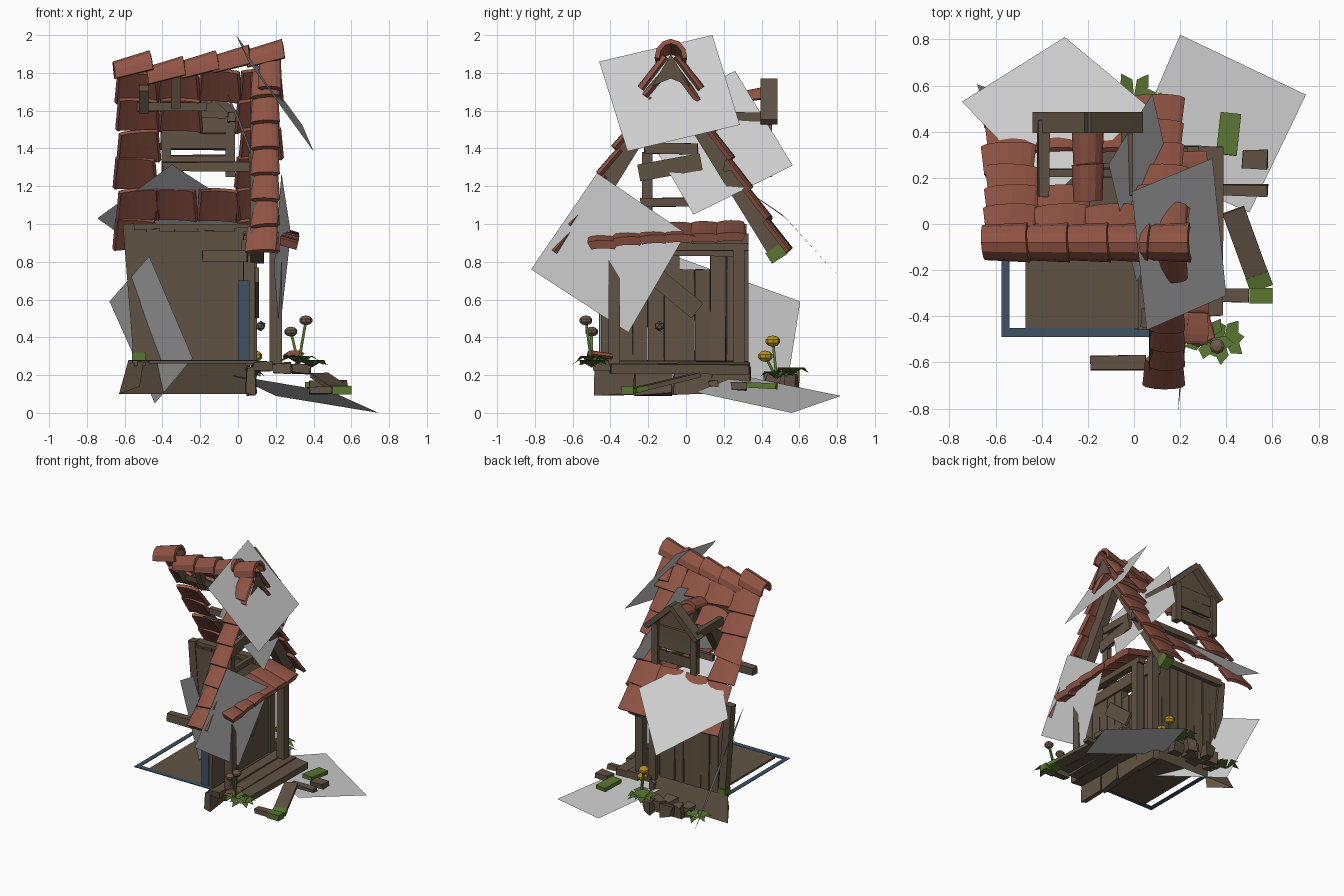
import bpy, bmesh, math, random
from mathutils import Vector, Matrix

random.seed(4)
cube = bpy.data.objects.get("Cube")
if cube:
    bpy.data.objects.remove(cube, do_unlink=True)


def material(name, r, g, b):
    m = bpy.data.materials.new(name)
    m.diffuse_color = (r, g, b, 1)
    m.use_nodes = True
    m.node_tree.nodes["Principled BSDF"].inputs["Base Color"].default_value = (r, g, b, 1)
    return m


WOOD = material("brown wood", .118, .086, .056)
CLAY = material("red clay", .28, .089, .058)
GREY = material("pale grey", .62, .62, .62)
BLUE = material("slate blue", .05, .085, .13)
MOSS = material("moss green", .1, .18, .03)
GOLD = material("flower yellow", .5, .3, .01)
SEED = material("dry seed head", .16, .105, .07)


def finish(name, bm, mat):
    bmesh.ops.recalc_face_normals(bm, faces=bm.faces)
    mesh = bpy.data.meshes.new(name)
    bm.to_mesh(mesh)
    bm.free()
    mesh.materials.append(mat)
    ob = bpy.data.objects.new(name, mesh)
    bpy.context.collection.objects.link(ob)
    return ob


def box(name, lo, hi, mat=WOOD, jitter=0.0):
    lo, hi = Vector(lo), Vector(hi)
    bm = bmesh.new()
    bmesh.ops.create_cube(bm, size=1)
    for v in bm.verts:
        v.co = (lo + hi) / 2 + v.co * (hi - lo)
        v.co += Vector([random.uniform(-jitter, jitter) for _ in range(3)])
    return finish(name, bm, mat)


def beam(name, a, b, width, depth, mat=WOOD, side=(1, 0, 0)):
    """Squared timber from a to b; width runs along the side direction."""
    a, b = Vector(a), Vector(b)
    z = (b - a).normalized()
    y = z.cross(Vector(side)).normalized()
    x = y.cross(z)
    turn = Matrix((x, y, z)).transposed().to_4x4()
    bm = bmesh.new()
    bmesh.ops.create_cube(bm, size=1)
    size = Matrix.Diagonal((width, depth, (b - a).length, 1))
    bm.transform(Matrix.Translation((a + b) / 2) @ turn @ size)
    return finish(name, bm, mat)


def sheet(name, points, mat):
    bm = bmesh.new()
    bm.faces.new([bm.verts.new(p) for p in points])
    return finish(name, bm, mat)


def tile(name, top, across, down, width, length, arch, thickness=.025):
    """Curved clay tile, flared and lifted at its lower end."""
    across, down = Vector(across).normalized(), Vector(down).normalized()
    up = across.cross(down)
    up = up if up.z > 0 else -up
    across = (across + down * random.uniform(-.1, .1)).normalized()
    n, rows = 6, []
    bm = bmesh.new()
    for t in (0, .55, 1):
        flare = .92 + .14 * t
        rows.append([bm.verts.new(Vector(top) + down * length * t
                     - across * width / 2 * flare * math.cos(math.pi * i / n)
                     + up * (arch * flare * math.sin(math.pi * i / n) + .025 * t))
                     for i in range(n + 1)])
    for r, s in zip(rows, rows[1:]):
        for i in range(n):
            bm.faces.new((r[i], r[i + 1], s[i + 1], s[i]))
    ob = finish(name, bm, CLAY)
    mod = ob.modifiers.new("thickness", "SOLIDIFY")
    mod.thickness, mod.offset = thickness, 0
    return ob


# Floor, cut edge and flared skirts
box("floor", (-.47, -.45, .262), (.1, .28, .277))
for lo, hi in (((-.575, -.49), (.1, -.45)), ((-.575, -.49), (-.54, .28))):
    box("floor_rim", (*lo, .274), (*hi, .279), BLUE)
box("wall_cut_edge", (0, -.46, .28), (.06, -.452, .7), BLUE)
sheet("back_skirt", [(-.63, .37, .1), (.08, .35, .1), (.06, .3, .28), (-.58, .3, .28)], WOOD)
sheet("left_skirt", [(-.63, .37, .1), (-.58, .3, .28), (-.5, .2, .27), (-.52, .2, .14)], WOOD)
for i in range(4):
    y = -.48 + i * .205
    box("side_skirt_board", (.05, y, .1), (.09, y + .2, .24), WOOD, .01)

# Back wall and right wall from uneven planks
for i in range(8):
    x = -.56 + i * .077
    box("back_plank", (x, .25, .27), (x + .073, .285, random.uniform(.94, 1)), WOOD, .005)
box("back_wall_lining", (-.55, .245, .28), (.06, .265, .96))
for i in range(9):
    y = -.45 + i * .083
    top = .76 if i in (5, 6) else random.uniform(.9, .96)
    box("side_plank", (.03, y, .27), (.085, y + .081, top), WOOD, .004)
box("door_lintel", (.02, -.46, .83), (.1, .32, .92), WOOD, .004)
beam("left_corner_post", (-.52, .27, .25), (-.58, .27, 1.0), .06, .06)
beam("right_corner_post", (.07, .3, .25), (.07, .3, .95), .06, .06)
beam("door_brace", (.1, -.17, .73), (.1, .06, .54), .02, .1)
bm = bmesh.new()
bmesh.ops.create_icosphere(bm, subdivisions=1, radius=.028,
                           matrix=Matrix.Translation((.12, -.14, .46)))
finish("door_knob", bm, WOOD)

# Porch deck, posts and beams
box("door_sill", (.08, -.49, .22), (.18, .33, .275), WOOD, .006)
for i in range(2):
    box("deck_board", (.185 + i * .1, -.4, .21), (.28 + i * .1, .34, .262), WOOD, .008)
for y in (-.38, .28):
    beam("porch_post", (.2, y, .26), (.2, y, .88), .065, .06)
box("porch_beam", (.17, -.48, .86), (.23, .33, .9), WOOD, .004)
box("loose_beam", (-.19, -.63, .8), (.05, -.57, .86), WOOD, .004)
box("wall_plate", (-.56, .26, .95), (.1, .32, 1.0))

# Porch roof tiles, almost flat and thick
for i in range(6):
    z = .95 + i * .009 + random.uniform(-.012, .012)
    tile("porch_tile", (.08, -.44 + i * .135, z), (0, 1, 0), (1, 0, -.4), .135, .24, .01, .045)

# Back roof slope, with gaps where tiles have fallen
RIDGE_Y, RIDGE_Z = -.08, 1.8
back_rows = ["1111", "1101", "1001", "1001", "1111", "1001"]
for r, row in enumerate(back_rows):
    for c, present in enumerate(row):
        if present == "1":
            x = -.53 + c * .213 + random.uniform(-.015, .015)
            z = RIDGE_Z - .155 * r + random.uniform(-.012, .012)
            tile("back_roof_tile", (x, RIDGE_Y + .02 + .08 * r + .003 * r * r, z),
                 (1, 0, 0), (0, .5, -.85), .215, .2, .018)
# Front verge column, widest at the eave
for r in range(7):
    eave = r == 6
    tile("front_verge_tile", (.13 if eave else .145, RIDGE_Y - .02 - .08 * r, RIDGE_Z - .137 * r),
         (1, 0, .05), (0, -.53, -.85), .16 if eave else .13, .17, .018)
# Ridge tiles, sagging to the left
for i, z in enumerate((1.77, 1.74, 1.77, 1.8, 1.83)):
    tile("ridge_tile", (-.65 + i * .175, RIDGE_Y, z), (0, 1, 0), (1, 0, .12), .14, .2, .085)
for s in (-1, 1):
    tile("ridge_end_tile", (.17, RIDGE_Y + s * .02, 1.88), (1, 0, 0), (0, s * .5, -.85), .1, .21, .02)

# Gable rafters and broken boards
for s in (-1, 1):
    beam("gable_rafter", (.1, RIDGE_Y, 1.76), (.1, RIDGE_Y + s * .58, .82), .07, .09)
beam("rear_rafter", (-.5, RIDGE_Y + .02, 1.72), (-.5, RIDGE_Y + .1, 1.6), .05, .06)
beam("verge_moss", (.1, .46, .87), (.1, .495, .815), .075, .094, MOSS)
sheet("gable_apex", [(.23, -.18, 1.73), (.23, -.08, 1.9), (.23, .02, 1.73), (.23, -.08, 1.77)], WOOD)
beam("gable_board", (.1, -.25, 1.27), (.1, .08, 1.33), .03, .09)
box("gable_low_board", (.08, -.24, 1.09), (.11, .04, 1.14), WOOD, .004)
box("gable_high_board", (.08, -.22, 1.37), (.11, .06, 1.43), WOOD, .004)
box("gable_post", (.06, -.23, .92), (.1, -.18, 1.38), WOOD, .004)
box("collar_beam", (-.53, .02, 1.6), (-.17, .07, 1.64), WOOD, .005)
beam("king_post", (-.33, .02, 1.62), (-.33, -.05, 1.8), .05, .05)
box("purlin", (-.4, .2, 1.28), (.2, .24, 1.33), WOOD, .005)

# Dormer
for z, l, h in ((1.28, -.38, -.04), (1.395, -.41, -.02), (1.48, -.41, -.01)):
    box("dormer_board", (l, .41, z), (h, .435, z + .083), WOOD, .005)
sheet("dormer_gable", [(-.42, .42, 1.56), (.0, .42, 1.56), (-.2, .42, 1.75)], WOOD)
for s in (-1, 1):
    beam("dormer_rafter", (-.2, .44, 1.755), (-.2 + s * .225, .44, 1.54), .09, .04, side=(0, 1, 0))
    beam("dormer_post", (-.21 + s * .17, .43, 1.25), (-.21 + s * .17, .43, 1.57), .05, .05)
    box("dormer_rail", (-.235 + s * .18, .12, 1.54), (-.185 + s * .18, .45, 1.59), WOOD, .006)
for y in (.1, .25):
    tile("dormer_ridge_tile", (-.2, y, 1.64), (1, 0, 0), (0, 1, 0), .11, .16, .045)

# Large tilted cards
cards = [
    ((-.01, .14, 2), (.34, .285, 1.525), (.4, -.31, 1.385), (.055, -.46, 1.86)),
    ((.19, -.82, .76), (.23, -.47, 1.27), (.28, 0, .95), (.22, -.305, .425)),
    ((-.745, .53, 1.03), (-.35, .12, 1.315), (.06, .51, 1.05), (-.3, .81, .72)),
    ((.2, .82, .09), (.745, .56, 0), (.5, .05, .11), (-.03, .28, .2)),
    ((-.68, .605, .59), (-.47, -.06, .83), (-.24, -.15, .29), (-.44, .52, .05)),
    ((-.11, .26, 1.81), (.08, .565, 1.31), (.2, .04, 1.05), (.01, -.25, 1.55)),
]
for c in cards:
    sheet("tilted_card", c, GREY)

# Fallen step boards with moss
beam("fallen_board", (.43, .06, .2), (.55, -.27, .12), .1, .025, side=(1, .3, 0))
beam("fallen_board_moss", (.532, -.22, .132), (.553, -.278, .118), .102, .029, MOSS, side=(1, .3, 0))
box("low_step", (.38, -.34, .1), (.5, -.28, .14), WOOD, .004)
box("low_step_moss", (.5, -.345, .098), (.6, -.278, .143), MOSS)
box("loose_board", (.38, .12, .14), (.58, .17, .17), WOOD, .005)
box("small_board", (.47, .24, .12), (.58, .32, .16), WOOD, .005)
beam("mossy_board", (.4, .3, .15), (.42, .48, .14), .09, .03, MOSS)
box("post_moss", (-.56, .235, .28), (-.49, .305, .32), MOSS)
tile("fallen_tile", (.28, -.4, .29), (1, .3, 0), (.2, -1, -.1), .08, .11, .015)

# Rubble behind the house
for i in range(7):
    x, y = -.38 + .055 * i, .42 + .05 * (i % 3)
    box("rubble", (x, y, .12), (x + .08, y + .07, .21), WOOD, .018)


# Plants: a rosette of leaves and flowers on stems
def plant(x, y, z, flowers, mat, radius):
    for i in range(7):
        a = i * math.tau / 7 + random.uniform(-.3, .3)
        d, n = Vector((math.cos(a), math.sin(a), 0)), Vector((-math.sin(a), math.cos(a), 0))
        o = Vector((x, y, z))
        lift, reach = Vector((0, 0, .04)), random.uniform(.08, .12)
        sheet("leaf", [o, o + d * reach * .6 + n * .03 + lift, o + d * reach + lift * .3,
                       o + d * reach * .6 - n * .03 + lift], MOSS)
    for hx, hy, hz in flowers:
        beam("flower_stem", (x, y, z), (hx, hy, hz), .014, .014, MOSS)
        bm = bmesh.new()
        bmesh.ops.create_uvsphere(bm, u_segments=8, v_segments=5, radius=radius)
        bm.transform(Matrix.Translation((hx, hy, hz)) @ Matrix.Diagonal((1, 1, .75, 1)))
        finish("flower_head", bm, mat)


plant(.32, -.5, .26, [(.36, -.53, .49), (.28, -.5, .43)], SEED, .035)
plant(.39, -.5, .24, [], SEED, .03)
plant(.06, .48, .18, [(.05, .46, .38), (.09, .42, .3)], GOLD, .04)
plant(-.45, .5, .14, [], GOLD, .03)
plant(.0, .55, .2, [], GOLD, .03)
